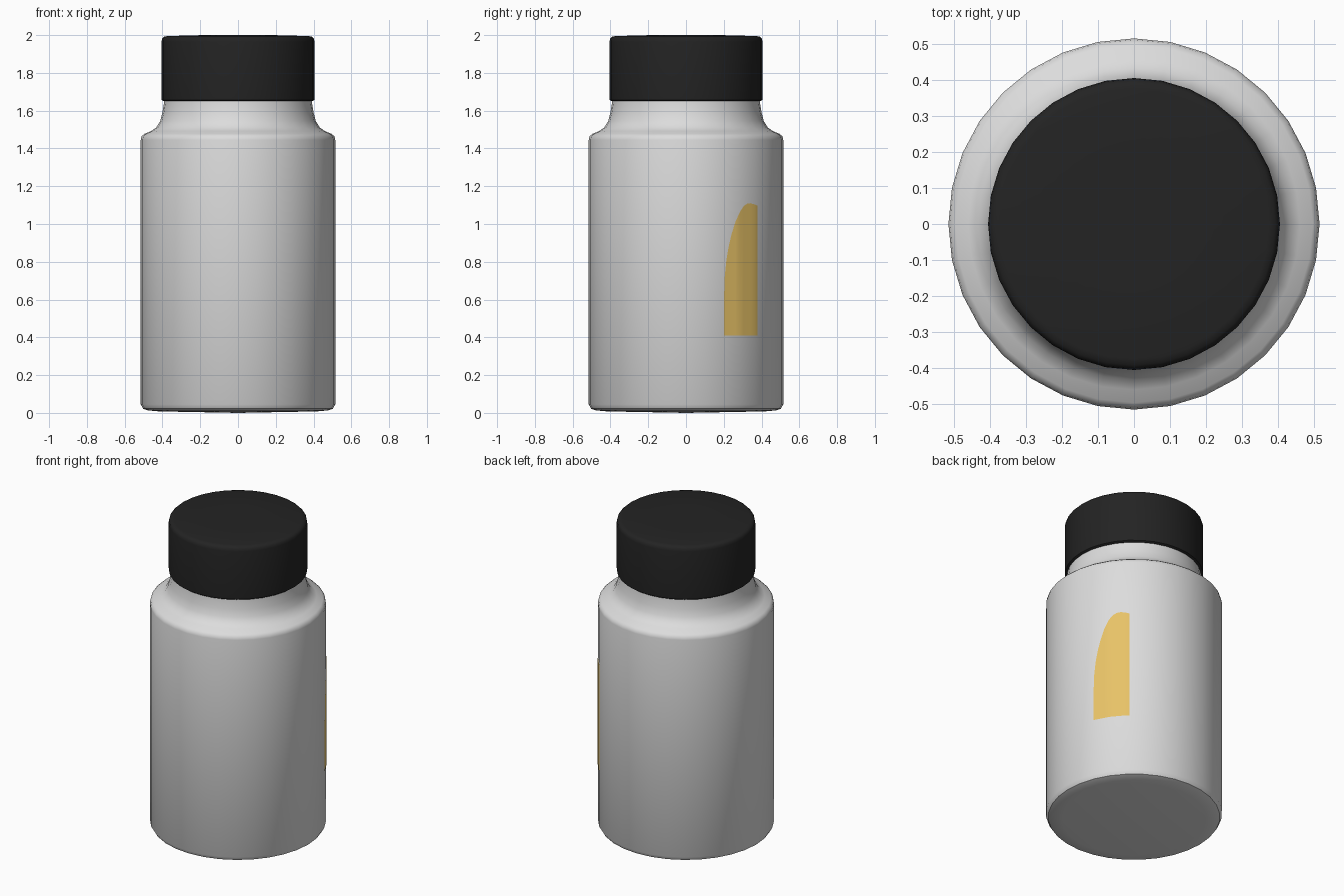
import bpy, bmesh, math

if "Cube" in bpy.data.objects:
    bpy.data.objects.remove(bpy.data.objects["Cube"])

SEG = 32
R = 0.515  # body radius


def material(name, rgb):
    m = bpy.data.materials.new(name)
    m.diffuse_color = (*rgb, 1.0)
    m.use_nodes = True
    m.node_tree.nodes["Principled BSDF"].inputs["Base Color"].default_value = m.diffuse_color
    return m


def finish(name, bm, mat, angle=40):
    bmesh.ops.recalc_face_normals(bm, faces=bm.faces[:])
    me = bpy.data.meshes.new(name)
    bm.to_mesh(me)
    bm.free()
    me.materials.append(mat)
    ob = bpy.data.objects.new(name, me)
    bpy.context.collection.objects.link(ob)
    bpy.ops.object.select_all(action='DESELECT')
    ob.select_set(True)
    bpy.context.view_layer.objects.active = ob
    bpy.ops.object.shade_smooth_by_angle(angle=math.radians(angle))
    return ob


def lathe(name, profile, mat):
    """Closed turned solid; profile starts and ends on the axis."""
    bm = bmesh.new()
    bottom = bm.verts.new((0, 0, profile[0][1]))
    top = bm.verts.new((0, 0, profile[-1][1]))
    rings = [[bm.verts.new((r * math.cos(2 * math.pi * i / SEG),
                            r * math.sin(2 * math.pi * i / SEG), z))
              for i in range(SEG)] for r, z in profile[1:-1]]
    for i in range(SEG):
        j = (i + 1) % SEG
        bm.faces.new((bottom, rings[0][j], rings[0][i]))
        bm.faces.new((top, rings[-1][i], rings[-1][j]))
        for a, b in zip(rings, rings[1:]):
            bm.faces.new((a[i], a[j], b[j], b[i]))
    return finish(name, bm, mat)


white = material("bottle_white", (0.72, 0.72, 0.72))
black = material("cap_black", (0.017, 0.017, 0.017))
gold = material("label_gold", (0.80, 0.54, 0.135))

# Bottle body with rounded base, shoulder and neck
lathe("bottle_body", [
    (0, 0.0), (0.42, 0.008), (0.475, 0.013), (0.502, 0.022), (0.515, 0.045),
    (0.515, 1.445), (0.511, 1.464), (0.496, 1.477), (0.46, 1.492),
    (0.432, 1.512), (0.412, 1.545), (0.400, 1.59), (0.392, 1.64),
    (0.388, 1.70), (0, 1.70)], white)

# Screw cap
lathe("cap", [
    (0, 1.65), (0.395, 1.65), (0.404, 1.657), (0.405, 1.67), (0.405, 1.965),
    (0.402, 1.981), (0.392, 1.991), (0.375, 1.995), (0.18, 2.0), (0, 2.0)], black)


# Gold half-leaf label lying on the facets of the +x side
def facet_x(y):
    step = 2 * math.pi / SEG
    k = math.floor(math.asin(y / R) / step)
    a, b = k * step, (k + 1) * step
    t = (y - R * math.sin(a)) / (R * (math.sin(b) - math.sin(a)))
    return R * (math.cos(a) + t * (math.cos(b) - math.cos(a)))


outline = [(0.200, 0.60), (0.204, 0.72), (0.213, 0.81), (0.225, 0.88),
           (0.240, 0.945), (0.260, 1.01), (0.286, 1.067), (0.305, 1.095),
           (0.322, 1.107), (0.340, 1.11), (0.364, 1.103), (0.377, 1.097)]
bm = bmesh.new()
cols = [[bm.verts.new((facet_x(y) + 0.003, y + 0.001, z)) for z in (0.41, top)]
        for y, top in outline]
for (a, b), (c, d) in zip(cols, cols[1:]):
    bm.faces.new((a, c, d, b))
label = finish("label_patch", bm, gold)
# make sure the patch faces outward
if label.data.polygons[0].normal.x < 0:
    label.data.flip_normals()
